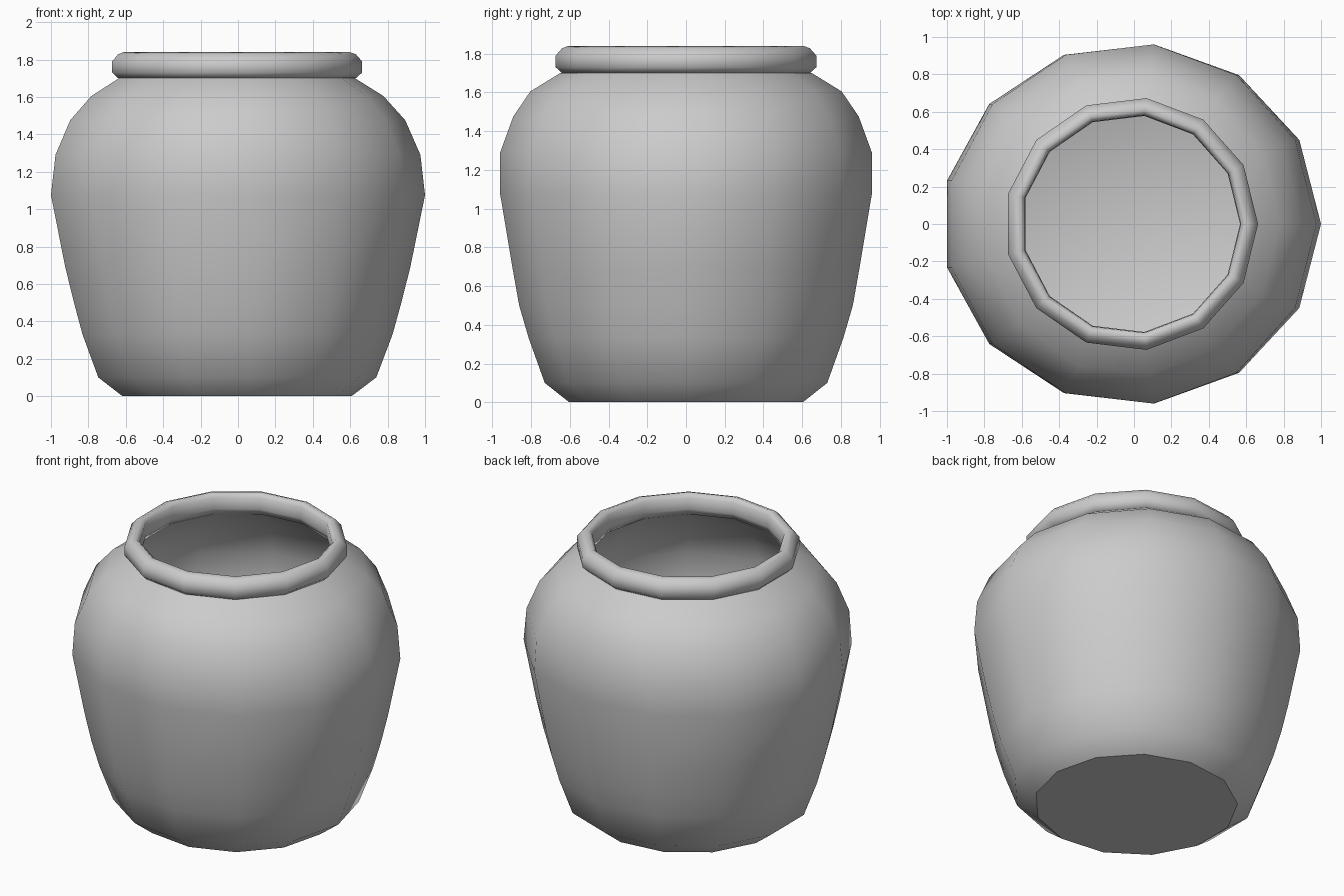
import bpy, bmesh, math

if "Cube" in bpy.data.objects:
    bpy.data.objects.remove(bpy.data.objects["Cube"])

SIDES = 13
CX = -0.0147   # odd side count: shift so the bounds are centred


def lathe(name, profile, closed=False, sharp_rings=()):
    """Revolve (rx, ry, z) rings; open profiles get capped at both ends."""
    bm = bmesh.new()
    rings = []
    for rx, ry, z in profile:
        rings.append([bm.verts.new((CX + rx * math.cos(2 * math.pi * i / SIDES),
                                    ry * math.sin(2 * math.pi * i / SIDES), z))
                      for i in range(SIDES)])
    pairs = list(zip(rings, rings[1:]))
    if closed:
        pairs.append((rings[-1], rings[0]))
    for a, b in pairs:
        for i in range(SIDES):
            j = (i + 1) % SIDES
            bm.faces.new((a[i], a[j], b[j], b[i]))
    if not closed:
        bm.faces.new(rings[0][::-1])
        bm.faces.new(rings[-1])
    for f in bm.faces:
        f.smooth = True
    for k in sharp_rings:
        for i in range(SIDES):
            e = bm.edges.get((rings[k][i], rings[k][(i + 1) % SIDES]))
            e.smooth = False
    bmesh.ops.recalc_face_normals(bm, faces=bm.faces)
    me = bpy.data.meshes.new(name)
    bm.to_mesh(me)
    bm.free()
    ob = bpy.data.objects.new(name, me)
    bpy.context.collection.objects.link(ob)
    return ob


# Jar body: slightly oval outer wall from base to neck
outer = [
    (0.621, 0.608, 0.0), (0.754, 0.735, 0.10), (0.841, 0.818, 0.33),
    (0.888, 0.868, 0.50), (0.936, 0.902, 0.69), (1.0147, 0.967, 1.075),
    (0.990, 0.967, 1.29), (0.909, 0.899, 1.475), (0.792, 0.810, 1.605),
    (0.640, 0.655, 1.70),
]
# Inner wall follows the outer one at a constant thickness
T = 0.045
inner = [(0.59, 0.60, 1.70)]
inner += [(rx - T, ry - T, z - (0.03 if z > 1.4 else 0)) for rx, ry, z in outer[-2:0:-1]]
inner.append((0.60, 0.59, 0.045))
n = len(outer)
lathe("jar_body", outer + inner, sharp_rings=(0, n - 1, n))

# Rolled rim: a rounded circular ring over the neck
rim = [(0.645, 1.70), (0.678, 1.73), (0.678, 1.79), (0.645, 1.828),
       (0.612, 1.84), (0.586, 1.815), (0.582, 1.74), (0.595, 1.70)]
lathe("rim", [(r, r, z) for r, z in rim], closed=True)
